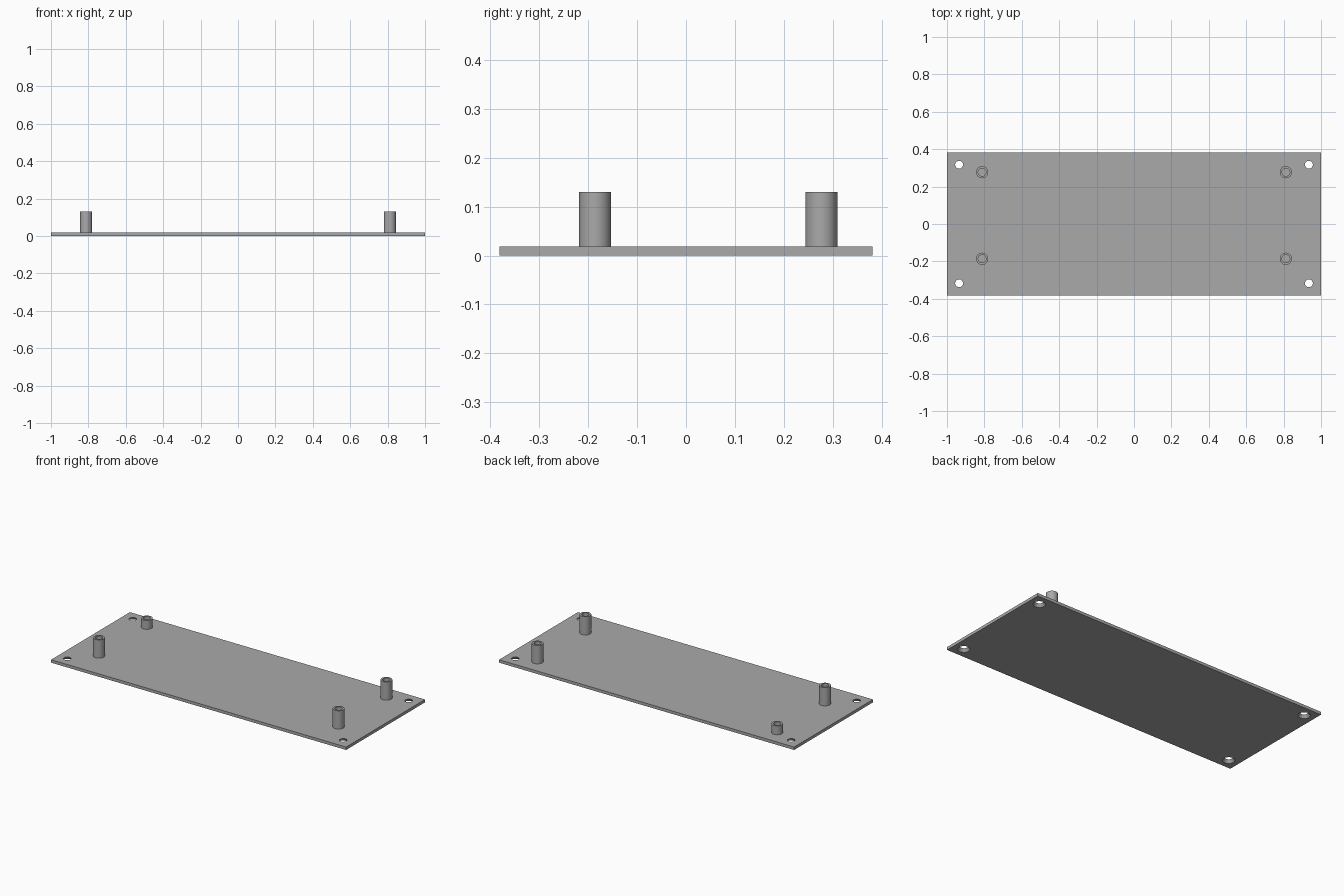
import bpy
import bmesh
import math

if "Cube" in bpy.data.objects:
    bpy.data.objects.remove(bpy.data.objects["Cube"], do_unlink=True)

THICK = 0.018
SIDES = 40

grey = bpy.data.materials.new("plain grey")
grey.use_nodes = True
colour = (0.4, 0.4, 0.4, 1)
grey.diffuse_color = colour
grey.node_tree.nodes["Principled BSDF"].inputs["Base Color"].default_value = colour


def finish(obj):
    bpy.ops.object.select_all(action="DESELECT")
    obj.select_set(True)
    bpy.context.view_layer.objects.active = obj
    bpy.ops.object.shade_smooth_by_angle(angle=math.radians(30))


def lathe(name, profile, location):
    """Revolve a closed radius/height profile around the vertical axis."""
    bm = bmesh.new()
    rings = []
    for i in range(SIDES):
        a = 2 * math.pi * i / SIDES
        rings.append([bm.verts.new((r * math.cos(a), r * math.sin(a), z)) for r, z in profile])
    n = len(profile)
    for i in range(SIDES):
        a, b = rings[i], rings[(i + 1) % SIDES]
        for j in range(n - 1):
            bm.faces.new((a[j], b[j], b[j + 1], a[j + 1]))
    # Cap the open ends of the profile
    bm.faces.new([ring[0] for ring in reversed(rings)])
    bm.faces.new([ring[-1] for ring in rings])
    bmesh.ops.recalc_face_normals(bm, faces=bm.faces)
    mesh = bpy.data.meshes.new(name)
    bm.to_mesh(mesh)
    bm.free()
    mesh.materials.append(grey)
    obj = bpy.data.objects.new(name, mesh)
    obj.location = location
    bpy.context.collection.objects.link(obj)
    return obj


# Base plate
bpy.ops.mesh.primitive_cube_add(size=1, location=(0, 0, THICK / 2))
plate = bpy.context.object
plate.name = "base_plate"
plate.scale = (2, 0.763, THICK)
bpy.ops.object.transform_apply(location=True, scale=True)
plate.data.materials.append(grey)

# Countersunk corner holes, wider on the underside
r_top, r_bottom = 0.021, 0.034
slope = (r_bottom - r_top) / THICK
over = 0.005
cone = [(r_bottom + slope * over, -over), (r_top, THICK), (r_top, THICK + over)]
for sx in (-1, 1):
    for sy in (-1, 1):
        cutter = lathe("hole_cutter", cone, (sx * 0.935, sy * 0.317, 0))
        cutter.hide_render = True
        mod = plate.modifiers.new("hole", "BOOLEAN")
        mod.operation = "DIFFERENCE"
        mod.solver = "EXACT"
        mod.object = cutter
        bpy.ops.object.select_all(action="DESELECT")
        plate.select_set(True)
        bpy.context.view_layer.objects.active = plate
        bpy.ops.object.modifier_apply(modifier=mod.name)
        bpy.data.objects.remove(cutter, do_unlink=True)
finish(plate)

# Hollow standoff posts, the back one on the -x side being shorter
for side, x in (("right", -0.812), ("left", 0.812)):
    for end, y in (("front", -0.186), ("back", 0.277)):
        top = 0.072 if (side, end) == ("right", "back") else 0.13
        profile = [(0.0325, THICK), (0.0325, top), (0.021, top), (0.021, THICK + 0.001)]
        finish(lathe(f"{end}_{side}_post", profile, (x, y, 0)))
